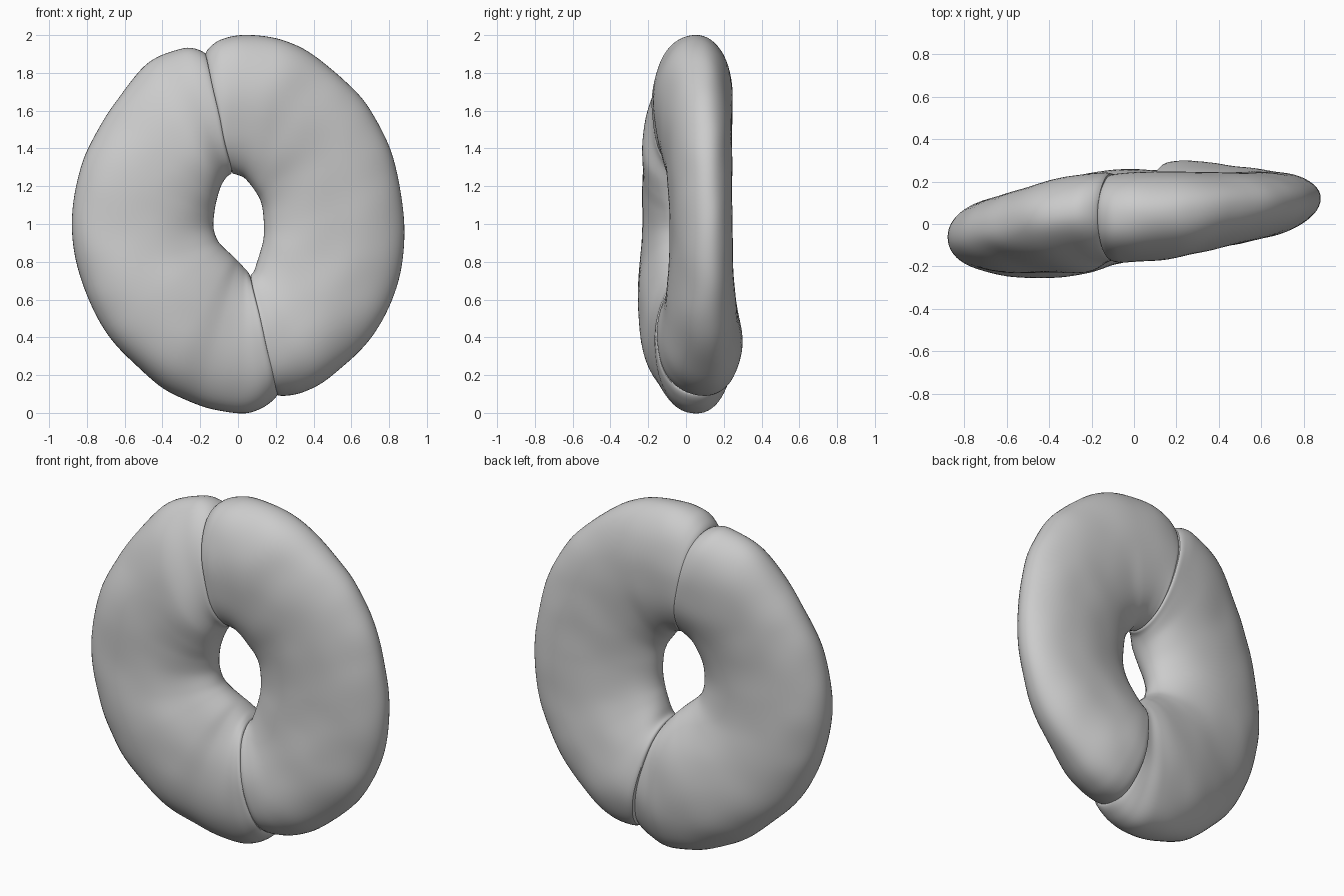
import bpy, bmesh, math
from mathutils import Vector, noise

if "Cube" in bpy.data.objects:
    bpy.data.objects.remove(bpy.data.objects["Cube"])

RING = 64    # points around each cross-section
STEPS = 8    # rings between stations


def catmull(rows, i, t):
    n = len(rows)
    a, b, c, d = (rows[min(max(i + k, 0), n - 1)] for k in (-1, 0, 1, 2))
    return [0.5 * (2 * q + (r - p) * t + (2 * p - 5 * q + 4 * r - s) * t * t
                   + (3 * q - p - 3 * r + s) * t ** 3) for p, q, r, s in zip(a, b, c, d)]


def section(row, scale=1.0):
    """Rounded cross-section from outer rim point to hole rim point."""
    ox, oz, ix, iz, yo, yi, h, skew = row
    pts = []
    for k in range(RING):
        a = 2 * math.pi * k / RING
        c, s = math.cos(a), math.sin(a)
        cc = math.copysign(abs(c) ** 0.95, c) * scale
        u = 0.5 - 0.5 * cc
        y = yo + (yi - yo) * u
        bulge = math.copysign(abs(s) ** 0.95, s) * h * scale
        if s < 0:                       # shift the front peak across the section
            bulge *= 1 - skew * c
        p = Vector((ox + (ix - ox) * u, y + bulge, oz + (iz - oz) * u))
        pts.append(p + noise.noise_vector(p * 5) * 0.006)
    return pts


def lobe(name, stations):
    """Lofted half of the ring with slightly rounded seam ends."""
    rows = [catmull(stations, i, t / STEPS)
            for i in range(len(stations) - 1) for t in range(STEPS)]
    rows.append(list(stations[-1]))
    bm = bmesh.new()
    rings = []
    last = len(rows) - 1
    for i, row in enumerate(rows):
        e = min(i, last - i)
        scale = (0.965, 0.985, 0.995)[e] if e < 3 else 1.0
        rings.append([bm.verts.new(p) for p in section(row, scale)])
    for r0, r1 in zip(rings, rings[1:]):
        for k in range(RING):
            j = (k + 1) % RING
            bm.faces.new((r0[k], r0[j], r1[j], r1[k]))
    bm.faces.new(rings[0])
    bm.faces.new(rings[-1])
    bmesh.ops.recalc_face_normals(bm, faces=bm.faces)
    mesh = bpy.data.meshes.new(name)
    bm.to_mesh(mesh)
    bm.free()
    ob = bpy.data.objects.new(name, mesh)
    bpy.context.collection.objects.link(ob)
    bpy.ops.object.select_all(action='DESELECT')
    ob.select_set(True)
    bpy.context.view_layer.objects.active = ob
    bpy.ops.object.shade_smooth_by_angle(angle=math.radians(40))
    return ob


# Stations: outer x, z, inner x, z, outer y, inner y, half thickness, front skew
left = [
    (-.17, 1.91, -.03, 1.27, .06, .02, .205, .05),
    (-.29, 1.93, -.06, 1.25, .05, .01, .21, .10),
    (-.50, 1.83, -.09, 1.20, .02, -.02, .22, .15),
    (-.70, 1.57, -.115, 1.12, -.02, -.03, .205, .10),
    (-.83, 1.30, -.128, 1.05, -.05, -.025, .195, .0),
    (-.88, 1.00, -.13, .98, -.06, -.02, .19, -.05),
    (-.83, .70, -.11, .92, -.06, -.02, .20, -.10),
    (-.68, .40, -.08, .88, -.05, -.01, .22, -.12),
    (-.42, .15, -.03, .83, -.01, .01, .235, -.12),
    (-.20, .04, .00, .80, .03, .03, .225, -.10),
    (.00, .00, .03, .77, .05, .04, .215, -.08),
    (.12, .025, .05, .75, .05, .04, .21, -.08),
    (.21, .09, .065, .73, .06, .04, .21, -.08),
]
right = [
    (.20, .09, .065, .73, .09, .04, .22, -.15),
    (.34, .11, .085, .75, .11, .04, .22, -.22),
    (.50, .20, .10, .79, .12, .04, .205, -.25),
    (.72, .42, .12, .85, .12, .04, .18, -.15),
    (.85, .70, .135, .91, .12, .04, .165, -.03),
    (.88, 1.00, .14, .98, .12, .04, .16, 0),
    (.82, 1.35, .135, 1.07, .11, .04, .165, 0),
    (.68, 1.63, .12, 1.13, .10, .03, .175, -.05),
    (.45, 1.86, .09, 1.18, .08, .02, .19, -.10),
    (.25, 1.97, .06, 1.22, .06, .02, .205, -.10),
    (.04, 2.00, .03, 1.25, .05, .02, .21, -.08),
    (-.10, 1.975, -.01, 1.265, .04, .02, .21, -.05),
    (-.175, 1.91, -.03, 1.27, .04, .02, .205, 0),
]

lobe("left_ring_half", left)
lobe("right_ring_half", right)
